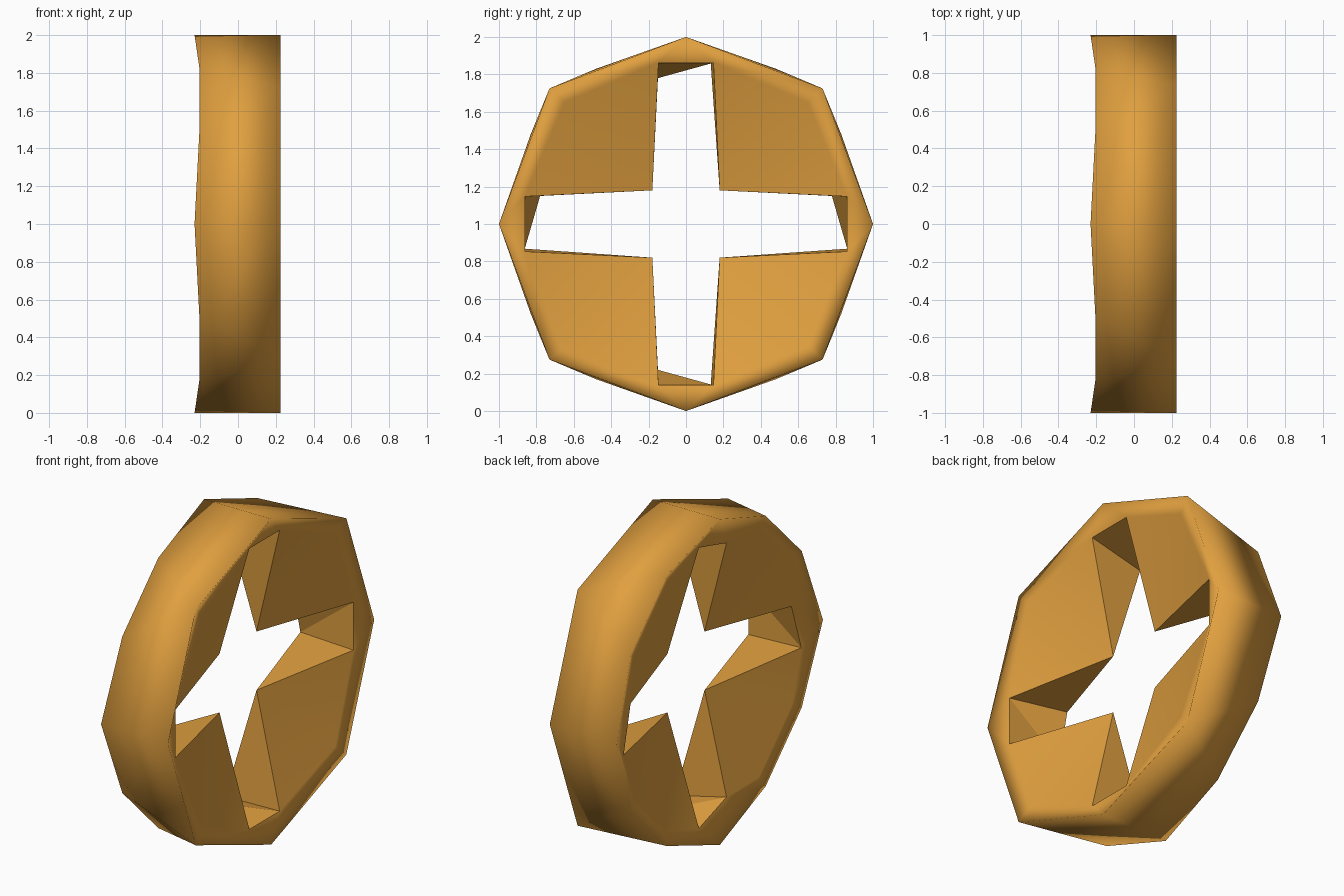
import bpy, bmesh

if "Cube" in bpy.data.objects:
    bpy.data.objects.remove(bpy.data.objects["Cube"])

bm = bmesh.new()
cache = {}


def v(x, y, z):
    # shared vertex; y and z measured from the wheel axis
    key = (round(x, 4), round(y, 4), round(z, 4))
    if key not in cache:
        cache[key] = bm.verts.new((x, y, z + 1.0))
    return cache[key]


def face(*verts, smooth=True):
    f = bm.faces.new(verts)
    f.smooth = smooth
    return f


walls = []
ends = {}
for sy in (1, -1):
    for sz in (1, -1):
        def p(x, y, z):
            return v(x, sy * y, sz * z)

        # sharp inner corner of the wedge and the slot corners on both sides
        c = p(0, 0.18, 0.18)
        az, ay = p(0.18, 0.147, 0.862), p(0.18, 0.862, 0.147)
        bz = p(-0.17, 0.15, 0.78) if sy < 0 else p(-0.18, 0.132, 0.862)
        by = p(-0.17, 0.78, 0.15) if sz > 0 else p(-0.18, 0.862, 0.132)
        # right rim (eight-sided) and its inner point
        Z, R, Y = p(0.225, 0, 1), p(0.225, 0.73, 0.725), p(0.225, 1, 0)
        d = p(0.205, 0.65, 0.65)
        # left rim (twelve-sided) and its inner points
        Zb, P = p(-0.23, 0, 1), p(-0.205, 0.48, 0.83)
        Q, Yb = p(-0.205, 0.83, 0.48), p(-0.23, 1, 0)
        pi, qi = p(-0.185, 0.44, 0.765), p(-0.185, 0.765, 0.44)

        # right dish
        face(c, az, d)
        face(c, d, ay)
        face(az, Z, R, d)
        face(ay, d, R, Y)
        # left dish
        face(c, bz, pi)
        face(c, pi, qi)
        face(c, qi, by)
        face(bz, Zb, P, pi)
        face(pi, P, Q, qi)
        face(qi, Q, Yb, by)
        # outer tread
        face(Z, Zb, P)
        face(Z, P, R)
        face(R, P, Q)
        face(R, Q, Y)
        face(Y, Q, Yb)
        # slot side walls
        walls += [face(c, az, bz, smooth=False), face(c, ay, by, smooth=False)]
        ends.setdefault(("z", sz), []).append((az, bz, Z, Zb))
        ends.setdefault(("y", sy), []).append((ay, by, Y, Yb))

# slot end walls and the small rim triangles beside them
for (a1, b1, r, rb), (a2, b2, _, _) in ends.values():
    walls += [face(a1, a2, b2, smooth=False), face(a1, b2, b1, smooth=False)]
    face(a1, r, a2)
    face(b1, rb, b2)

for f in walls:
    for e in f.edges:
        e.smooth = False
bmesh.ops.recalc_face_normals(bm, faces=bm.faces[:])

mesh = bpy.data.meshes.new("wheel")
bm.to_mesh(mesh)
bm.free()
wheel = bpy.data.objects.new("wheel", mesh)
bpy.context.collection.objects.link(wheel)

mat = bpy.data.materials.new("orange")
mat.diffuse_color = (0.75, 0.35, 0.05, 1)
mat.use_nodes = True
mat.node_tree.nodes["Principled BSDF"].inputs["Base Color"].default_value = mat.diffuse_color
mesh.materials.append(mat)
